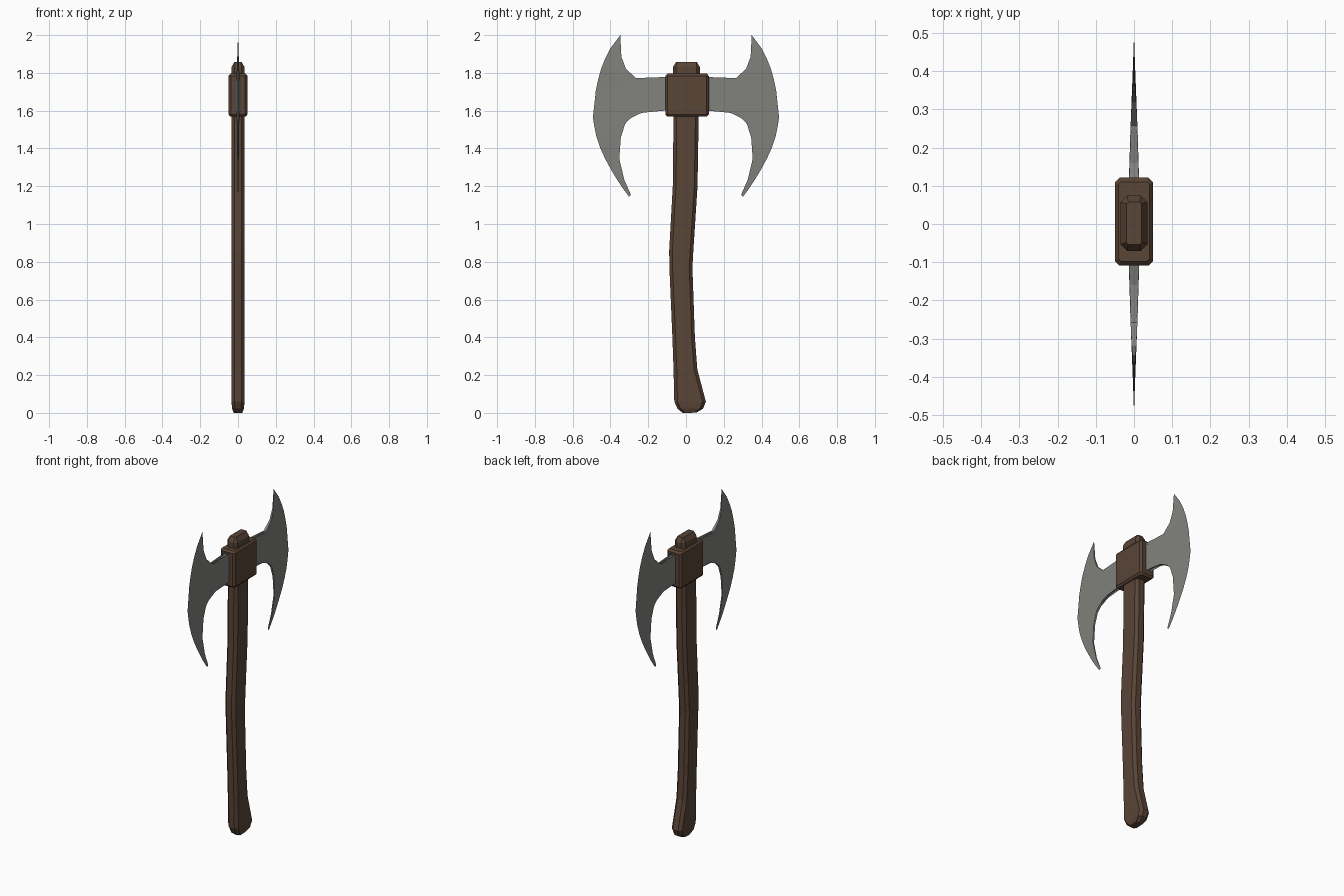
import bpy, bmesh


def material(name, rgb):
    m = bpy.data.materials.new(name)
    m.diffuse_color = (*rgb, 1)
    return m


WOOD = material("dark brown wood", (0.1, 0.058, 0.037))
STEEL = material("grey steel", (0.22, 0.22, 0.205))


def make_object(name, bm, mat):
    bmesh.ops.remove_doubles(bm, verts=bm.verts, dist=0.0001)
    bmesh.ops.recalc_face_normals(bm, faces=bm.faces)
    mesh = bpy.data.meshes.new(name)
    bm.to_mesh(mesh)
    bm.free()
    mesh.materials.append(mat)
    ob = bpy.data.objects.new(name, mesh)
    bpy.context.collection.objects.link(ob)
    return ob


def loft(name, sections, mat):
    """Stack chamfered rectangles: (z, y_min, y_max, half_x, chamfer, tilt)."""
    bm = bmesh.new()
    rings = []
    for z, a, b, x, c, tilt in sections:
        pts = [(x, a + c), (x, b - c), (x - c, b), (c - x, b),
               (-x, b - c), (-x, a + c), (c - x, a), (x - c, a)]
        rings.append([bm.verts.new((px, py, z + tilt * (py - (a + b) / 2)))
                      for px, py in pts])
    for r, s in zip(rings, rings[1:]):
        for i in range(8):
            j = (i + 1) % 8
            bm.faces.new((r[i], r[j], s[j], s[i]))
    bm.faces.new(rings[0])
    bm.faces.new(rings[-1])
    return make_object(name, bm, mat)


# curved haft with flared foot and a knob above the head
loft("haft", [
    (0.00, -0.015, 0.055, 0.022, 0.012, 0.05),
    (0.022, -0.045, 0.09, 0.031, 0.016, 0.0),
    (0.06, -0.062, 0.105, 0.035, 0.017, 0.0),
    (0.23, -0.066, 0.060, 0.035, 0.017, 0.0),
    (0.40, -0.072, 0.047, 0.035, 0.017, 0.0),
    (0.77, -0.088, 0.034, 0.035, 0.017, 0.0),
    (0.86, -0.089, 0.039, 0.035, 0.017, 0.0),
    (1.20, -0.070, 0.061, 0.035, 0.017, 0.0),
    (1.57, -0.066, 0.067, 0.035, 0.017, 0.0),
    (1.83, -0.070, 0.074, 0.035, 0.017, 0.0),
    (1.857, -0.053, 0.058, 0.020, 0.005, 0.0)], WOOD)

# bevelled block that holds the blades
loft("head_block", [
    (1.568, -0.098, 0.110, 0.040, 0.006, 0),
    (1.580, -0.109, 0.121, 0.050, 0.012, 0),
    (1.784, -0.109, 0.121, 0.050, 0.012, 0),
    (1.796, -0.098, 0.110, 0.040, 0.006, 0)], WOOD)

# blade strips: inner edge (y, z, half thickness) paired with sharp outer edge (y, z)
INNER = [(0.348, 2.0, 0), (0.342, 1.885, .004), (0.318, 1.822, .006),
         (0.257, 1.765, .009), (0.16, 1.757, .012), (0.06, 1.78, .015),
         (0.06, 1.605, .015), (0.15, 1.61, .012), (0.215, 1.60, .0105),
         (0.28, 1.575, .008), (0.322, 1.53, .006), (0.345, 1.46, .005),
         (0.353, 1.345, .004), (0.327, 1.235, .003), (0.292, 1.155, .001)]
OUTER = [(0.348, 2.0), (0.400, 1.93), (0.428, 1.875), (0.450, 1.82),
         (0.465, 1.765), (0.477, 1.71), (0.493, 1.565), (0.486, 1.52),
         (0.475, 1.465), (0.455, 1.405), (0.428, 1.345), (0.395, 1.285),
         (0.362, 1.23), (0.332, 1.185), (0.302, 1.145)]
for side, name in ((1, "blade_back"), (-1, "blade_front")):
    bm = bmesh.new()
    rim = [bm.verts.new((0, side * y, z)) for y, z in OUTER]
    left, right = [[bm.verts.new((s * t, side * y, z)) for y, z, t in INNER]
                   for s in (-1, 1)]
    for i in range(len(rim) - 1):
        j = i + 1
        bm.faces.new((left[i], left[j], rim[j], rim[i]))
        bm.faces.new((right[i], right[j], rim[j], rim[i]))
        bm.faces.new((left[i], left[j], right[j], right[i]))
    bm.faces.new((left[-1], right[-1], rim[-1]))
    make_object(name, bm, STEEL)
